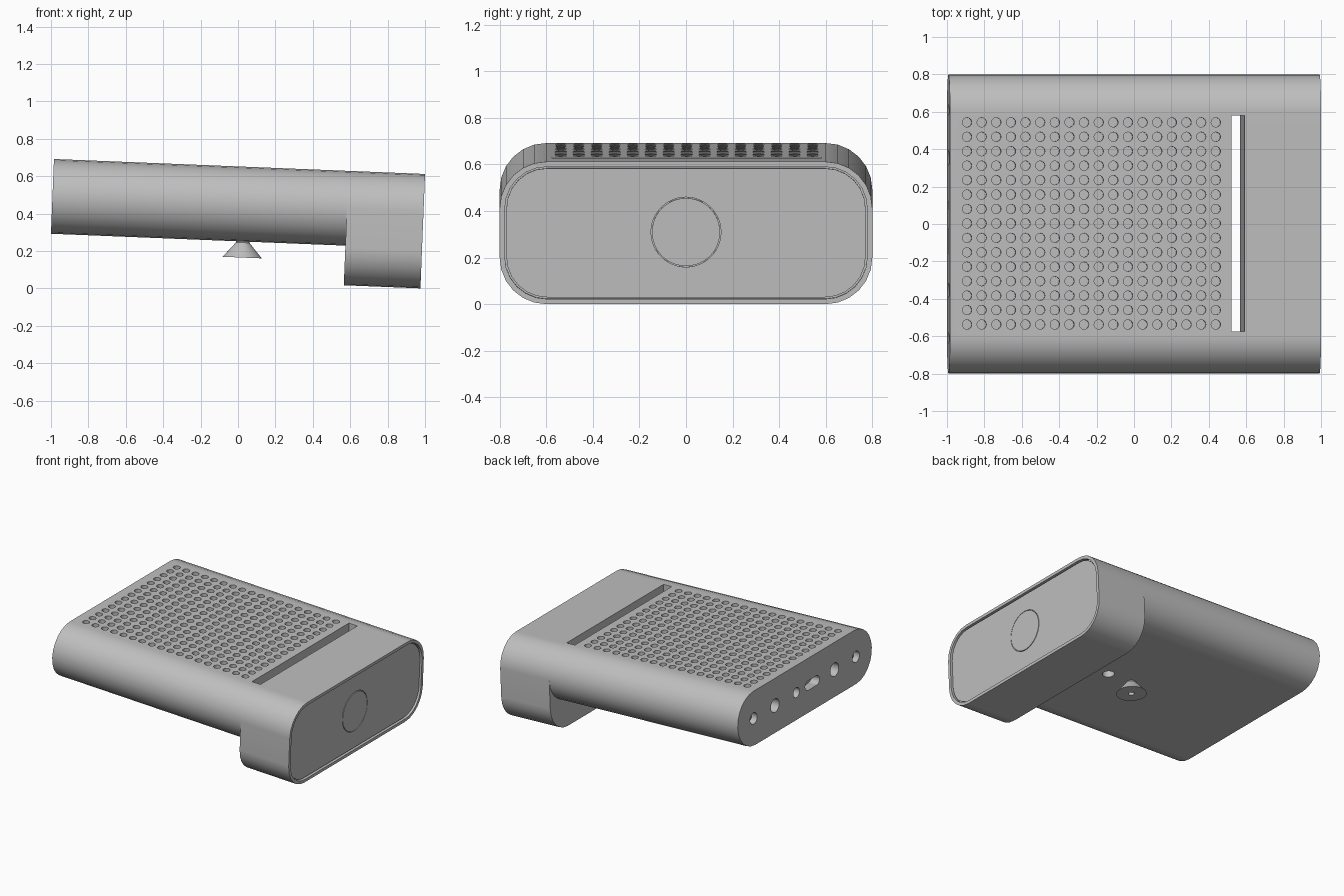
import bpy, bmesh, math
from mathutils import Matrix, Vector

if "Cube" in bpy.data.objects:
    bpy.data.objects.remove(bpy.data.objects["Cube"], do_unlink=True)

# Tilted working frame: origin on the top edge of the lens end
FRAME = Matrix.Translation((1, 0, 0.612)) @ Matrix.Rotation(0.0403, 4, 'Y')
LENGTH, BODY_H, HEAD_H, HEAD_L = 1.9855, 0.4, 0.612, 0.41
HALF_W, RADIUS = 0.8, 0.2

grey = bpy.data.materials.new("grey_plastic")
grey.use_nodes = True
GREY = (0.52, 0.52, 0.52, 1)
grey.diffuse_color = GREY
grey.node_tree.nodes["Principled BSDF"].inputs["Base Color"].default_value = GREY


def add_prism(bm, x0, x1, half_w, top, bottom, radius, cy=0, segs=6):
    """Rounded rectangle in the y-z plane, extruded along x."""
    pts = []
    corners = [(1, 1), (-1, 1), (-1, -1), (1, -1)]
    for i, (sy, sz) in enumerate(corners):
        y = cy + sy * (half_w - radius)
        z = top - radius if sz > 0 else bottom + radius
        for k in range(segs + 1):
            a = math.pi / 2 * (i + k / segs)
            p = (y + radius * math.cos(a), z + radius * math.sin(a))
            if not pts or math.dist(p, pts[-1]) > 1e-4:
                pts.append(p)
    if math.dist(pts[0], pts[-1]) < 1e-4:
        pts.pop()
    near = [bm.verts.new((x0, y, z)) for y, z in pts]
    far = [bm.verts.new((x1, y, z)) for y, z in pts]
    n = len(pts)
    bm.faces.new(near)
    bm.faces.new(far[::-1])
    for i in range(n):
        j = (i + 1) % n
        bm.faces.new((near[j], near[i], far[i], far[j]))


def add_cyl(bm, centre, r, depth, axis='Z', r2=None, sides=24):
    turn = Matrix.Rotation(math.pi / 2, 4, 'Y') if axis == 'X' else Matrix()
    bmesh.ops.create_cone(bm, cap_ends=True, segments=sides, radius1=r,
                          radius2=r if r2 is None else r2, depth=depth,
                          matrix=Matrix.Translation(Vector(centre)) @ turn)


def make(name, bm):
    bmesh.ops.recalc_face_normals(bm, faces=bm.faces)
    mesh = bpy.data.meshes.new(name)
    bm.to_mesh(mesh)
    bm.free()
    mesh.materials.append(grey)
    obj = bpy.data.objects.new(name, mesh)
    bpy.context.collection.objects.link(obj)
    obj.matrix_world = FRAME
    return obj


def carve(obj, cutter_bm):
    cutter = make("cutter", cutter_bm)
    cutter.hide_render = True
    mod = obj.modifiers.new("carve", 'BOOLEAN')
    mod.operation, mod.solver, mod.object = 'DIFFERENCE', 'EXACT', cutter
    graph = bpy.context.evaluated_depsgraph_get()
    carved = bpy.data.meshes.new_from_object(obj.evaluated_get(graph))
    obj.modifiers.clear()
    obj.data = carved
    bpy.data.objects.remove(cutter, do_unlink=True)


def smooth(obj):
    obj.data.shade_smooth()
    obj.data.set_sharp_from_angle(angle=math.radians(32))
    mod = obj.modifiers.new("even_shading", 'WEIGHTED_NORMAL')
    mod.keep_sharp = True


# Long flat body
bm = bmesh.new()
add_prism(bm, -LENGTH, -HEAD_L, HALF_W, 0, -BODY_H, RADIUS)
body = make("body", bm)

# Vent grid, through slot, mount hole and rear ports
bm = bmesh.new()
for col in range(18):
    for row in range(15):
        add_cyl(bm, (-1.894 + col * 0.0783, 0.003 + (row - 7) * 0.0772, 0),
                0.025, 0.08, sides=16)
add_prism(bm, -0.48, -0.39, 0.578, 0.05, -0.45, 0.002, cy=0.003, segs=1)
add_cyl(bm, (-0.755, 0, -BODY_H), 0.042, 0.12)
PORTS = [(0.61, 0.042), (0.355, 0.05), (0.1, 0.037), (-0.355, 0.05), (-0.61, 0.042)]
for y, r in PORTS:
    add_cyl(bm, (-LENGTH, y, -0.2), r, 0.14, 'X')
add_prism(bm, -LENGTH - 0.05, -LENGTH + 0.07, 0.085, -0.165, -0.235, 0.034, cy=-0.09)
carve(body, bm)
smooth(body)

# Recessed screws in the outer rear ports
for side, y in (("left", 0.61), ("right", -0.61)):
    bm = bmesh.new()
    add_cyl(bm, (-LENGTH + 0.055, y, -0.2), 0.024, 0.04, 'X', sides=12)
    smooth(make("rear_screw_" + side, bm))

# Deep head with a recessed front
bm = bmesh.new()
add_prism(bm, -HEAD_L, 0, HALF_W, 0, -HEAD_H, RADIUS)
head = make("head", bm)
bm = bmesh.new()
add_prism(bm, -0.03, 0.05, 0.778, -0.022, -HEAD_H + 0.022, 0.18)
carve(head, bm)
smooth(head)

# Front panel sitting inside the rim, with a shallow round window
bm = bmesh.new()
add_prism(bm, -0.035, -0.012, 0.771, -0.029, -HEAD_H + 0.029, 0.174)
panel = make("front_panel", bm)
bm = bmesh.new()
add_cyl(bm, (0, 0, -0.303), 0.15, 0.04, 'X', sides=48)
carve(panel, bm)
smooth(panel)
bm = bmesh.new()
add_cyl(bm, (-0.022, 0, -0.303), 0.146, 0.022, 'X', sides=48)
smooth(make("round_window", bm))

# Flared foot screw under the body, with a square socket
bm = bmesh.new()
add_cyl(bm, (-0.959, 0, -0.446), 0.105, 0.08, r2=0.036, sides=32)
foot = make("foot_screw", bm)
bm = bmesh.new()
add_cyl(bm, (-0.959, 0, -0.486), 0.025, 0.06, sides=4)
carve(foot, bm)
smooth(foot)
bm = bmesh.new()
add_cyl(bm, (-0.959, 0, -0.4), 0.036, 0.03)
smooth(make("foot_neck", bm))
